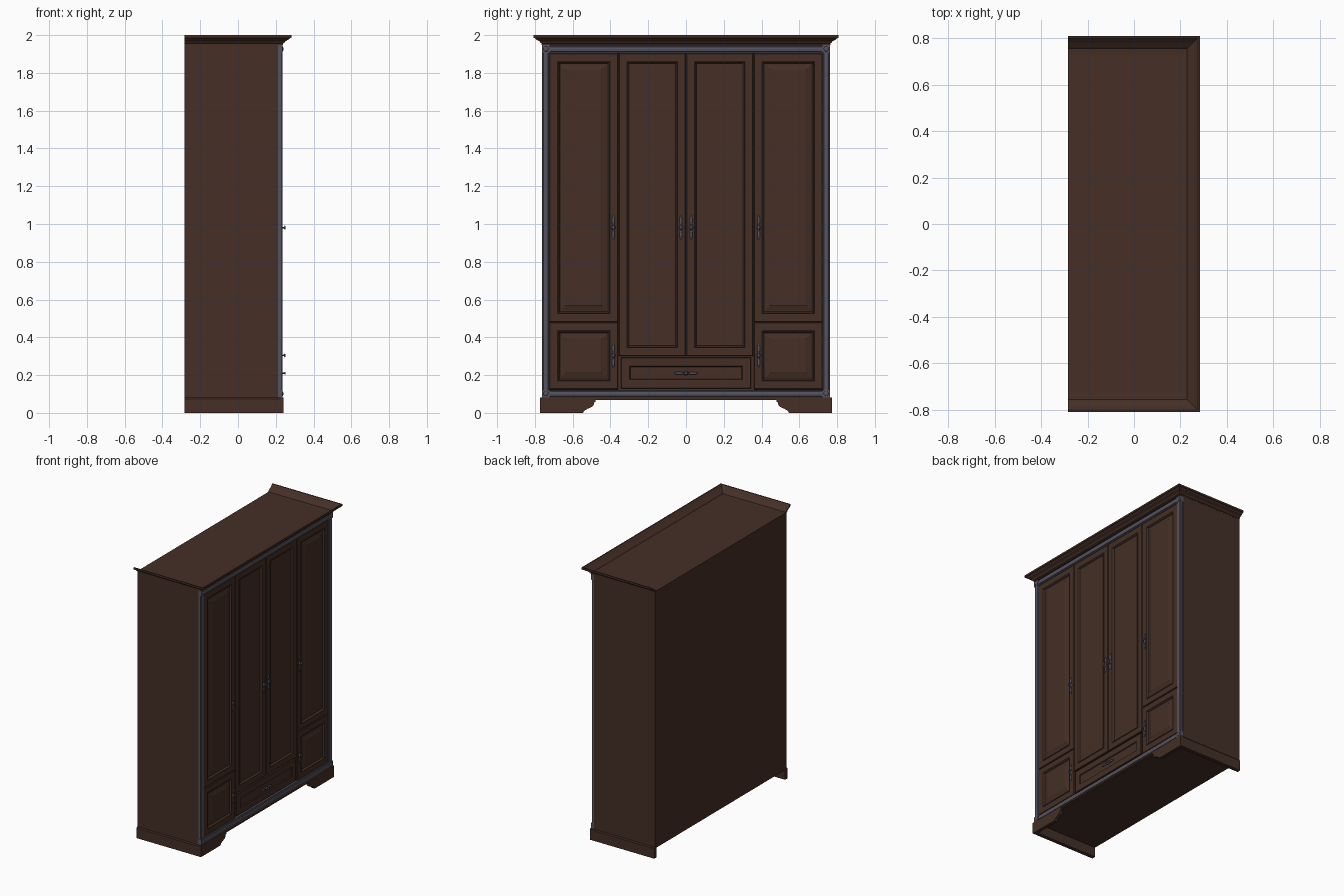
import bpy, bmesh, math
from mathutils import Matrix, Vector

if "Cube" in bpy.data.objects:
    bpy.data.objects.remove(bpy.data.objects["Cube"])


def material(name, col):
    m = bpy.data.materials.new(name)
    m.diffuse_color = (*col, 1)
    m.use_nodes = True
    m.node_tree.nodes["Principled BSDF"].inputs["Base Color"].default_value = m.diffuse_color
    return m


WOOD = material("dark_brown_wood", (0.058, 0.028, 0.019))
GREY = material("blue_grey_trim", (0.090, 0.085, 0.112))
BACK = -0.283


def finish(name, bm, mat, smooth=False):
    bmesh.ops.recalc_face_normals(bm, faces=bm.faces)
    me = bpy.data.meshes.new(name)
    bm.to_mesh(me)
    bm.free()
    me.materials.append(mat)
    ob = bpy.data.objects.new(name, me)
    bpy.context.collection.objects.link(ob)
    if smooth:
        bpy.context.view_layer.objects.active = ob
        ob.select_set(True)
        bpy.ops.object.shade_smooth_by_angle(angle=math.radians(35))
        ob.select_set(False)
    return ob


def box(name, x, y, z, mat=WOOD):
    bm = bmesh.new()
    mtx = Matrix.Translation(((x[0] + x[1]) / 2, (y[0] + y[1]) / 2, (z[0] + z[1]) / 2))
    mtx = mtx @ Matrix.Diagonal((x[1] - x[0], y[1] - y[0], z[1] - z[0], 1))
    bmesh.ops.create_cube(bm, size=1, matrix=mtx)
    return finish(name, bm, mat)


def loft(name, rings, mat, closed_rings=True, smooth=False):
    """Skin a list of equal-length point loops and cap both ends."""
    bm = bmesh.new()
    vs = [[bm.verts.new(p) for p in r] for r in rings]
    n = len(rings[0])
    for a, b in zip(vs, vs[1:]):
        for i in range(n):
            j = (i + 1) % n
            bm.faces.new((a[i], a[j], b[j], b[i]))
    bm.faces.new(vs[0])
    bm.faces.new(vs[-1])
    return finish(name, bm, mat, smooth)


def panel(name, y, z, steps):
    """Door front: nested rectangles given as (inset, x)."""
    rings = []
    for d, x in steps:
        a, b, c, e = y[0] + d, y[1] - d, z[0] + d, z[1] - d
        rings.append([(x, a, c), (x, b, c), (x, b, e), (x, a, e)])
    return loft(name, rings, WOOD)


# carcass
box("carcass", (BACK, 0.212), (-0.763, 0.763), (0.072, 1.957))

# doors and drawer
edge = [(0, 0.205), (0, 0.225), (0.003, 0.228), (0.043, 0.228), (0.046, 0.231),
        (0.050, 0.228), (0.054, 0.219)]
raised = edge + [(0.060, 0.219), (0.085, 0.226), (0.088, 0.228)]
flat = edge
drawer = [(0, 0.205), (0, 0.225), (0.003, 0.228), (0.046, 0.228), (0.050, 0.222), (0.056, 0.222)]
for s, side in ((-1, "left"), (1, "right")):
    outer = sorted((s * 0.359, s * 0.722))
    panel("outer_door_" + side, outer, (0.482, 1.904), raised)
    panel("lower_door_" + side, outer, (0.125, 0.478), raised)
    panel("centre_door_" + side, sorted((s * 0.001, s * 0.355)), (0.302, 1.904), flat)
panel("drawer_front", (-0.345, 0.345), (0.130, 0.293), drawer)

# blue-grey surround: moulded strips with square corner blocks
prof = [(0, 0.205), (0, 0.228), (0.005, 0.228), (0.008, 0.233), (0.020, 0.235),
        (0.032, 0.233), (0.035, 0.228), (0.040, 0.228), (0.040, 0.205)]
for s, side in ((-1, "left"), (1, "right")):
    loft("frame_post_" + side,
         [[(x, s * (0.722 + d), z) for d, x in prof] for z in (0.122, 1.906)], GREY)
for z0, nm in ((0.081, "bottom"), (1.906, "top")):
    loft("frame_rail_" + nm,
         [[(x, y, z0 + d) for d, x in prof] for y in (-0.722, 0.722)], GREY)
    for s, side in ((-1, "left"), (1, "right")):
        box(f"corner_block_{nm}_{side}", (0.205, 0.236), sorted((s * 0.721, s * 0.763)),
            (z0, z0 + 0.041), GREY)
        bm = bmesh.new()
        bmesh.ops.create_uvsphere(bm, u_segments=16, v_segments=8, radius=0.013,
                                  matrix=Matrix.Translation((0.236, s * 0.742, z0 + 0.0205))
                                  @ Matrix.Diagonal((0.35, 1, 1, 1)))
        finish(f"corner_boss_{nm}_{side}", bm, GREY, True)

# cornice: mitred U moulding, open at the back, sloping inside
crown = [(-0.03, 1.948), (0.006, 1.948), (0.006, 1.956), (0.012, 1.959), (0.016, 1.966),
         (0.024, 1.971), (0.034, 1.976), (0.042, 1.984), (0.050, 1.986), (0.050, 2.0),
         (0.043, 2.0), (0.022, 1.980), (0.002, 1.966), (-0.004, 1.959), (-0.03, 1.957)]


def u_ring(k):
    r = []
    for o, z in crown:
        y, x = 0.758 + o, 0.233 + o
        r.append([(BACK, -y, z), (x, -y, z), (x, y, z), (BACK, y, z)][k])
    return r


loft("cornice", [u_ring(k) for k in range(4)], WOOD)

# plinth: side skirts and a front board with cut bracket feet
for s, side in ((-1, "left"), (1, "right")):
    sk = [(0.745, 0), (0.772, 0), (0.772, 0.074), (0.766, 0.081), (0.745, 0.081)]
    loft("side_skirt_" + side,
         [[(x, s * y, z) for y, z in sk] for x in (BACK, 0.216)], WOOD)
half = [(0.772, 0.081), (0.772, 0), (0.545, 0), (0.538, 0.012), (0.520, 0.022), (0.497, 0.032),
        (0.488, 0.044), (0.486, 0.056), (0.478, 0.060), (0.478, 0.069)]
outline = half + [(-y, z) for y, z in reversed(half)]
loft("front_bracket_feet", [[(x, y, z) for y, z in outline] for x in (0.216, 0.240)], WOOD)


# handles: two leaves, a rosette, a stem and a knob
def handle(name, y, z, horizontal=False):
    bm = bmesh.new()
    parts = [((0, 0, 0.036), (0.005, 0.007, 0.028)), ((0, 0, -0.036), (0.005, 0.007, 0.028)),
             ((0, 0, 0), (0.007, 0.011, 0.014)), ((0.010, 0, 0), (0.010, 0.004, 0.004)),
             ((0.018, 0, 0), (0.004, 0.007, 0.011))]
    base = Matrix.Translation((0.230, y, z))
    if horizontal:
        base = base @ Matrix.Rotation(math.pi / 2, 4, 'X')
    for p, sc in parts:
        bmesh.ops.create_uvsphere(bm, u_segments=12, v_segments=8, radius=1,
                                  matrix=base @ Matrix.Translation(p) @ Matrix.Diagonal((*sc, 1)))
    finish(name, bm, GREY, True)


for s, side in ((-1, "left"), (1, "right")):
    handle("outer_handle_" + side, s * 0.385, 0.981)
    handle("centre_handle_" + side, s * 0.027, 0.981)
    handle("lower_handle_" + side, s * 0.385, 0.304)
handle("drawer_handle", 0, 0.21, True)
